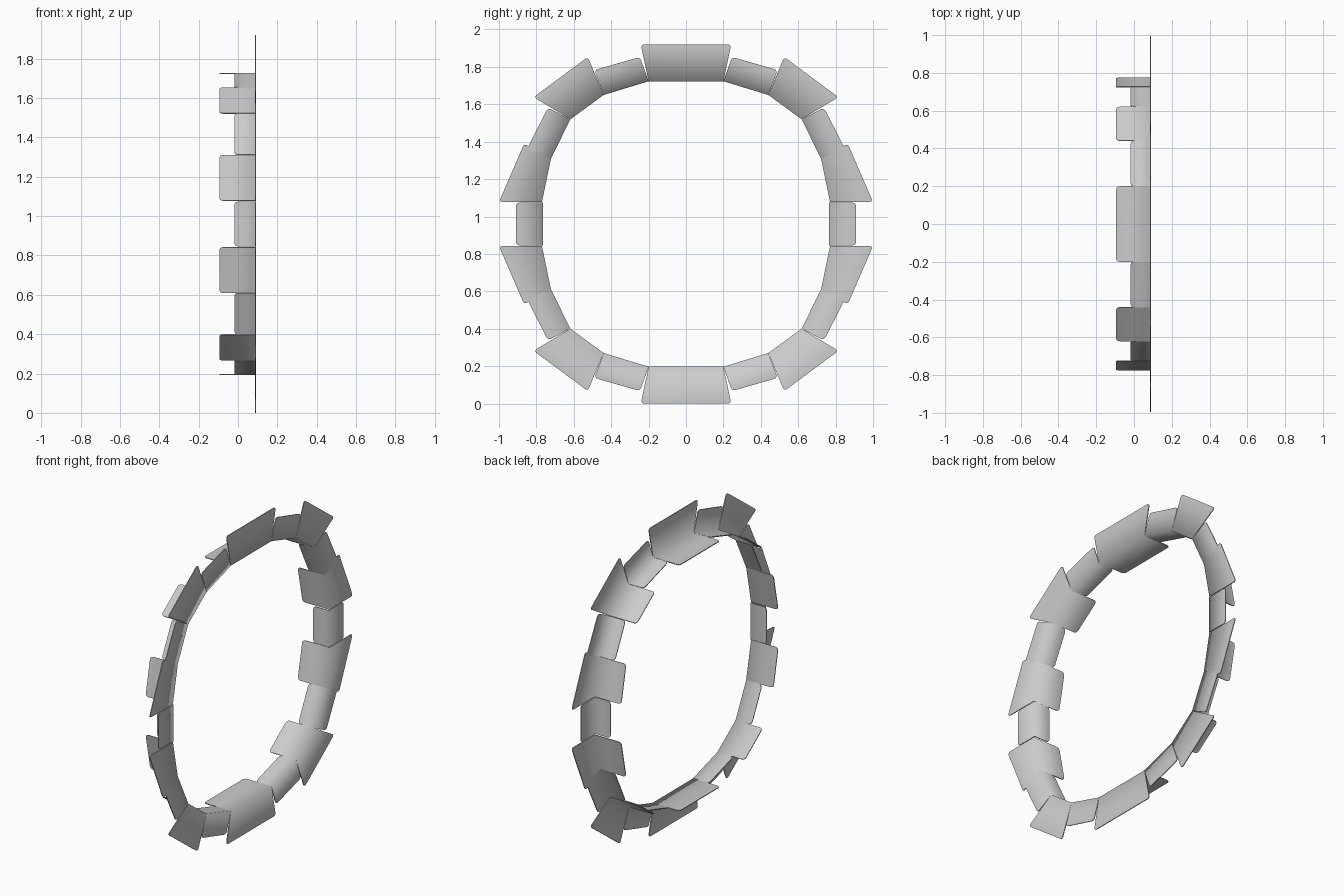
import bpy
import bmesh

if "Cube" in bpy.data.objects:
    bpy.data.objects.remove(bpy.data.objects["Cube"], do_unlink=True)

CENTRE_Z = 0.96
PLATE_X = 0.091
THICK = 0.005
WIDE, NARROW = -0.095, -0.018   # x reached by the inner flange

grey = bpy.data.materials.new("light_grey")
grey.use_nodes = True
colour = (0.6, 0.6, 0.6, 1)
grey.diffuse_color = colour
grey.node_tree.nodes["Principled BSDF"].inputs["Base Color"].default_value = colour


def angle_piece(name, quad, flange_x, sy=1, sz=1):
    """Sheet bent at its inner edge: a plate facing +x and a flange toward -x.
    quad lists (y, z) of outer a, outer b, inner b, inner a."""
    pts = [(y * sy, z * sz + CENTRE_Z) for y, z in quad]
    bm = bmesh.new()
    oa, ob, ib, ia = [bm.verts.new((PLATE_X, y, z)) for y, z in pts]
    fb, fa = [bm.verts.new((flange_x, y, z)) for y, z in pts[2:]]
    bm.faces.new((oa, ob, ib, ia))
    bm.faces.new((ia, ib, fb, fa))
    # rounded free corners
    bmesh.ops.bevel(bm, geom=[oa, ob, fa, fb], offset=0.018, segments=3,
                    profile=0.5, affect='VERTICES')
    bmesh.ops.recalc_face_normals(bm, faces=bm.faces[:])
    bmesh.ops.solidify(bm, geom=bm.faces[:], thickness=THICK)
    bmesh.ops.recalc_face_normals(bm, faces=bm.faces[:])
    # the bend is shaded smoothly, the thin rim stays flat
    for f in bm.faces:
        f.smooth = len(f.verts) > 4
    mesh = bpy.data.meshes.new(name)
    bm.to_mesh(mesh)
    bm.free()
    mesh.materials.append(grey)
    obj = bpy.data.objects.new(name, mesh)
    bpy.context.collection.objects.link(obj)


# inner outline of one quarter, from the top to the side
P0, P1, P2, P3, P4 = (0.2, 0.763), (0.44, 0.69), (0.618, 0.56), (0.722, 0.35), (0.77, 0.118)

# top and bottom blocks
top = [(-0.242, 0.96), (0.242, 0.96), P0, (-P0[0], P0[1])]
angle_piece("top_block", top, WIDE)
angle_piece("bottom_block", top, WIDE, sz=-1)

# links at mid height
middle = [(0.91, 0.114), (0.91, -0.114), (0.765, -0.114), (0.765, 0.114)]
angle_piece("left_middle_link", middle, NARROW)
angle_piece("right_middle_link", middle, NARROW, sy=-1)

# pieces repeated in all four quarters
quarter = [
    ("upper_link", [(0.246, 0.893), (0.49, 0.823), P1, P0], NARROW),
    ("diagonal_block", [(0.525, 0.893), (0.815, 0.678), P2, P1], WIDE),
    ("lower_link", [(0.738, 0.622), (0.85, 0.402), P3, P2], NARROW),
    ("side_block", [(0.865, 0.43), (1.0, 0.118), P4, P3], WIDE),
]
for name, quad, flange_x in quarter:
    for sy, side in ((1, "back"), (-1, "front")):
        for sz, level in ((1, "top"), (-1, "bottom")):
            angle_piece(f"{name}_{side}_{level}", quad, flange_x, sy, sz)
